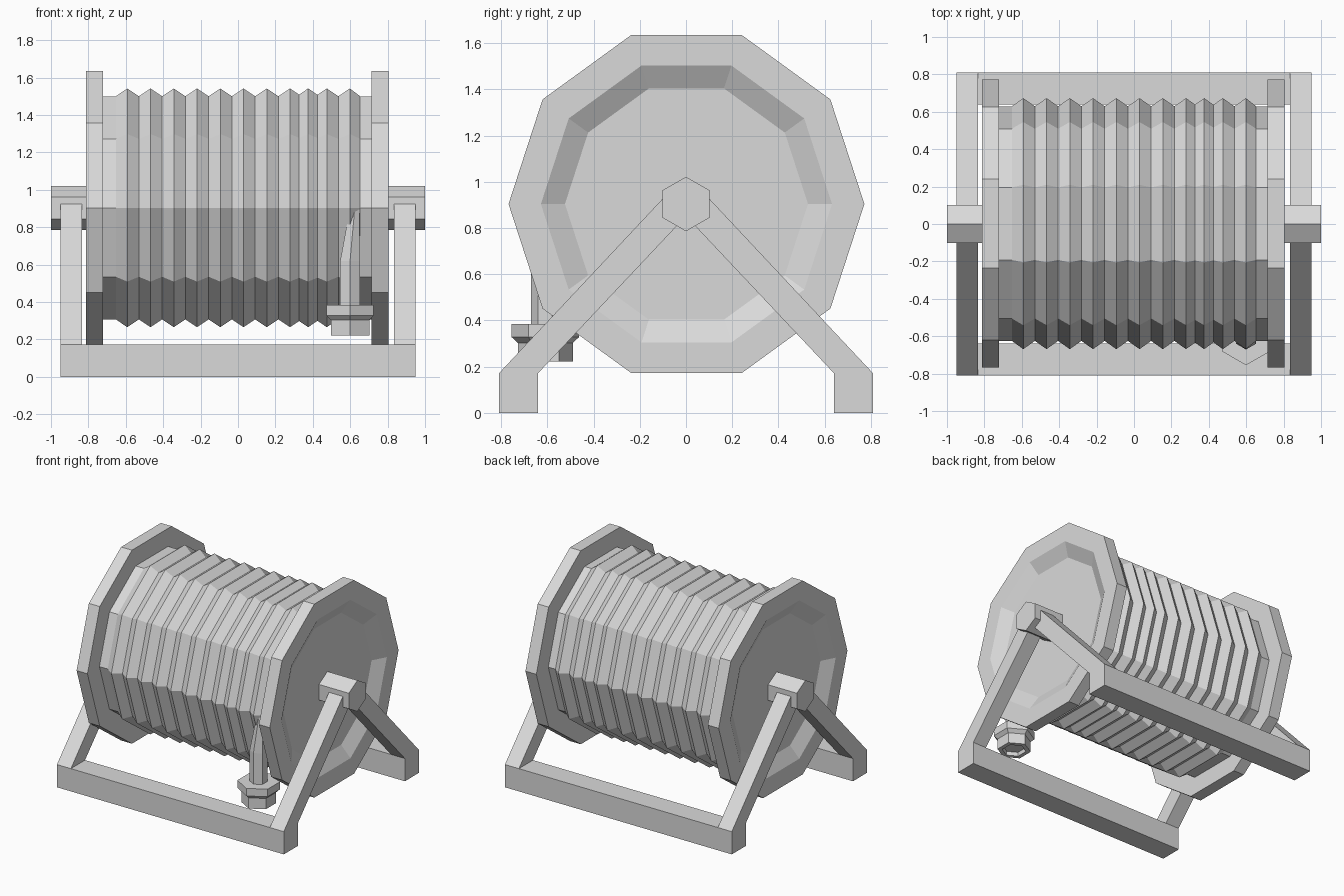
import bpy, bmesh, math
from mathutils import Vector

if "Cube" in bpy.data.objects:
    bpy.data.objects.remove(bpy.data.objects["Cube"], do_unlink=True)

grey = bpy.data.materials.new("plain grey")
grey.use_nodes = True
GREY = (0.7, 0.7, 0.7, 1)
grey.diffuse_color = GREY
grey.node_tree.nodes["Principled BSDF"].inputs["Base Color"].default_value = GREY


def finish(name, bm):
    bmesh.ops.recalc_face_normals(bm, faces=bm.faces)
    mesh = bpy.data.meshes.new(name)
    bm.to_mesh(mesh)
    bm.free()
    mesh.materials.append(grey)
    obj = bpy.data.objects.new(name, mesh)
    bpy.context.collection.objects.link(obj)
    return obj


def lathe(name, profile, sides, centre, axis):
    """Turn (distance along axis, radius) points into a capped faceted solid."""
    bm = bmesh.new()
    rings = []
    for d, r in profile:
        ring = []
        for i in range(sides):
            a = math.tau * i / sides
            c, s = r * math.cos(a), r * math.sin(a)
            p = (d, c, s) if axis == "X" else (s, c, d)
            ring.append(bm.verts.new(Vector(p) + Vector(centre)))
        rings.append(ring)
    for a, b in zip(rings, rings[1:]):
        for i in range(sides):
            j = (i + 1) % sides
            bm.faces.new((a[i], a[j], b[j], b[i]))
    bm.faces.new(rings[0])
    bm.faces.new(rings[-1])
    return finish(name, bm)


def prism(name, outline, x0, x1):
    """Extrude a (y, z) outline along x."""
    bm = bmesh.new()
    face = bm.faces.new([bm.verts.new((x0, y, z)) for y, z in outline])
    out = bmesh.ops.extrude_face_region(bm, geom=[face])
    moved = [v for v in out["geom"] if isinstance(v, bmesh.types.BMVert)]
    bmesh.ops.translate(bm, verts=moved, vec=(x1 - x0, 0, 0))
    return finish(name, bm)


AXLE_Z = 0.904

# Reel: shallow dished end plates joined by a plain drum
DRUM_R, HOSE_R = 0.627, 0.671
plate = [(0.754, 0.526), (0.809, 0.63), (0.809, 0.77), (0.718, 0.77), (0.718, DRUM_R)]
reel = [(-x, r) for x, r in plate] + [(x, r) for x, r in reversed(plate)]
lathe("reel", reel, 10, (-0.005, 0.002, AXLE_Z), "X")

# Wound hose: ridged sleeve, its last coils pushed closer together
HALF = 0.0615
peaks = [-0.592 + 0.1243 * i for i in range(8)] + [0.375, 0.475, 0.598]
coils = [(peaks[0] - HALF, DRUM_R)]
for a, b in zip(peaks, peaks[1:]):
    gap = min(1, (b - a) / 2 / HALF)
    coils += [(a, HOSE_R), ((a + b) / 2, HOSE_R - (HOSE_R - DRUM_R) * gap * 0.995)]
coils += [(peaks[-1], HOSE_R), (peaks[-1] + HALF * 0.9, DRUM_R)]
lathe("wound_hose", coils, 10, (0, 0.002, AXLE_Z), "X")

# Loose hose end, its top leaning sideways into the last coil
hose = lathe("hose_end", [(0.35, 0.061), (0.62, 0.061), (0.9, 0.03)], 6, (0.599, -0.61, 0), "Z")
for v in hose.data.vertices:
    if v.co.z > 0.8:
        v.co.x += 0.025

# Nozzle with a hollow mouth
nozzle = [(0.385, 0.146), (0.328, 0.146), (0.303, 0.119), (0.222, 0.119),
          (0.222, 0.085), (0.25, 0.08)]
lathe("nozzle", nozzle, 6, (0.599, -0.609, 0), "Z")

# Hexagonal axle, corner up
axle = lathe("axle", [(-1, 0.118), (1, 0.118)], 6, (0, 0, 0), "X")
axle.rotation_euler.x = math.radians(30)
axle.location.z = AXLE_Z

# Frame: two rails and four sloping legs
leg = [(0.809, 0), (0.64, 0), (0.64, 0.172), (0.02, 0.83), (0.01, 0.9), (0.098, 0.93), (0.809, 0.172)]
rail = [(0.809, 0), (0.64, 0), (0.64, 0.172), (0.809, 0.172)]
for end, sy in (("front", -1), ("back", 1)):
    prism(end + "_rail", [(y * sy, z) for y, z in rail], -0.833, 0.833)
    for side, sx in (("left", 1), ("right", -1)):
        prism(f"{end}_{side}_leg", [(y * sy, z) for y, z in leg], 0.833 * sx, 0.95 * sx)
